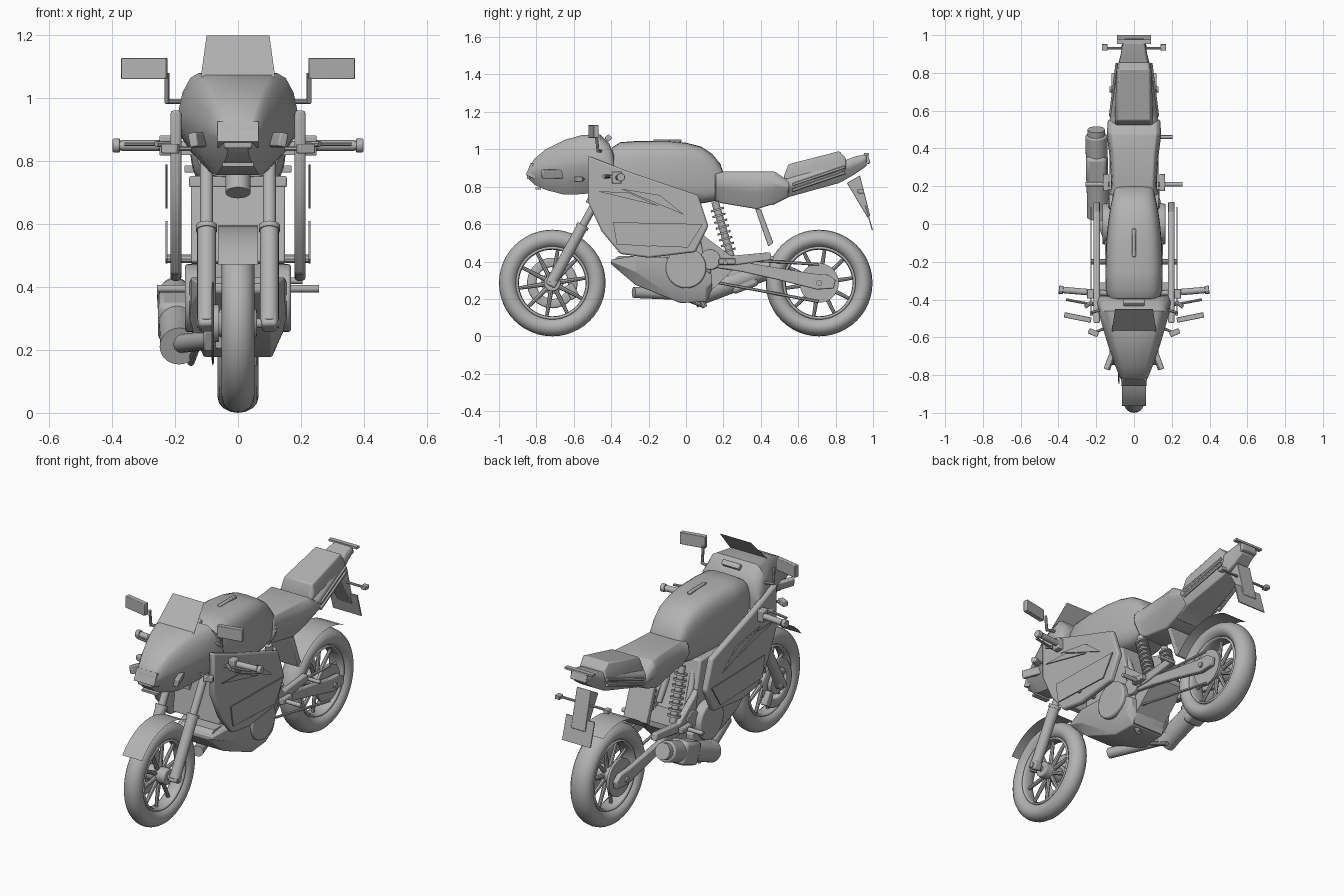
import bpy, bmesh, math
from mathutils import Vector, Matrix

grey = bpy.data.materials.new("body_grey")
grey.diffuse_color = (0.45, 0.45, 0.45, 1)


def finish(name, bm, bevel=0.0, smooth=True, segs=2):
    bmesh.ops.recalc_face_normals(bm, faces=bm.faces)
    me = bpy.data.meshes.new(name)
    bm.to_mesh(me)
    bm.free()
    ob = bpy.data.objects.new(name, me)
    bpy.context.collection.objects.link(ob)
    me.materials.append(grey)
    if bevel:
        m = ob.modifiers.new("bevel", "BEVEL")
        m.width, m.segments, m.limit_method = bevel, segs, "ANGLE"
    if smooth:
        bpy.ops.object.select_all(action="DESELECT")
        ob.select_set(True)
        bpy.context.view_layer.objects.active = ob
        bpy.ops.object.shade_smooth_by_angle(angle=math.radians(35))
    return ob


def box(name, c, size, rot=(0, 0, 0), bevel=0.0):
    bm = bmesh.new()
    bmesh.ops.create_cube(bm, size=1)
    r = Matrix.Rotation(rot[2], 4, "Z") @ Matrix.Rotation(rot[1], 4, "Y") @ Matrix.Rotation(rot[0], 4, "X")
    bm.transform(Matrix.Translation(c) @ r @ Matrix.Diagonal((*size, 1)))
    return finish(name, bm, bevel, smooth=bevel > 0)


def rod(name, a, b, r, r2=None, n=20, bevel=0.0):
    a, b = Vector(a), Vector(b)
    bm = bmesh.new()
    bmesh.ops.create_cone(bm, cap_ends=True, segments=n, radius1=r, radius2=r if r2 is None else r2, depth=(b - a).length)
    bm.transform(Matrix.Translation((a + b) / 2) @ Vector((0, 0, 1)).rotation_difference(b - a).to_matrix().to_4x4())
    return finish(name, bm, bevel)


def prism(name, pts, x0, x1, bevel=0.0):
    """Side outline in (y, z), extruded across x."""
    bm = bmesh.new()
    f = bm.faces.new([bm.verts.new((x0, y, z)) for y, z in pts])
    ext = bmesh.ops.extrude_face_region(bm, geom=[f])["geom"]
    bmesh.ops.translate(bm, verts=[v for v in ext if isinstance(v, bmesh.types.BMVert)], vec=(x1 - x0, 0, 0))
    return finish(name, bm, bevel)


def loft(name, shape, stations, bevel=0.0):
    """Unit half section, mirrored and scaled to (y, z low, z high, half width)."""
    full = shape + [(-u, v) for u, v in reversed(shape) if u > 0]
    bm = bmesh.new()
    rings = [[bm.verts.new((u * w, y, lo + v * (hi - lo))) for u, v in full] for y, lo, hi, w in stations]
    n = len(full)
    for p, q in zip(rings, rings[1:]):
        for i in range(n):
            bm.faces.new((p[i], p[(i + 1) % n], q[(i + 1) % n], q[i]))
    bm.faces.new(rings[0])
    bm.faces.new(rings[-1])
    return finish(name, bm, bevel)


def sheet(name, pairs):
    """Thin strip through rows of (half width, y, z)."""
    bm = bmesh.new()
    rows = [(bm.verts.new((-w, y, z)), bm.verts.new((w, y, z))) for w, y, z in pairs]
    for a, b in zip(rows, rows[1:]):
        bm.faces.new((a[0], a[1], b[1], b[0]))
    return finish(name, bm)


def torus(name, c, major, minor, half, nm=48, nn=16):
    bpy.ops.mesh.primitive_torus_add(major_radius=major, minor_radius=minor, major_segments=nm, minor_segments=nn)
    ob = bpy.context.object
    ob.name = name
    ob.data.transform(Matrix.Translation(c) @ Matrix.Rotation(math.pi / 2, 4, "Y") @ Matrix.Diagonal((1, 1, half / minor, 1)))
    ob.data.materials.append(grey)
    bpy.ops.object.shade_smooth()


# Wheels
def wheel(tag, y, half):
    z = 0.285
    torus(tag + "_tyre", (0, y, z), 0.236, 0.049, half)
    torus(tag + "_rim", (0, y, z), 0.188, 0.01, half * 0.75, 48, 8)
    rod(tag + "_hub", (-0.06, y, z), (0.06, y, z), 0.045, bevel=0.006)
    rod(tag + "_axle", (-0.13, y, z), (0.13, y, z), 0.015)
    for k in range(10):
        a = math.tau * k / 10 + 0.15
        d = Vector((0, math.cos(a), math.sin(a)))
        o = Vector((0, y, z))
        rod(tag + "_spoke", o + d * 0.035, o + d * 0.19, 0.013, 0.009, 8)


wheel("front", -0.715, 0.052)
wheel("rear", 0.712, 0.065)
torus("front_brake_disc", (-0.08, -0.715, 0.285), 0.11, 0.025, 0.004, 40, 8)
rod("front_disc_carrier", (-0.084, -0.715, 0.285), (-0.06, -0.715, 0.285), 0.06)
box("brake_caliper", (-0.09, -0.61, 0.24), (0.04, 0.05, 0.08), (0.5, 0, 0), 0.008)
rod("rear_sprocket", (0.065, 0.712, 0.285), (0.08, 0.712, 0.285), 0.105, n=32)
rod("rear_brake_disc", (-0.08, 0.712, 0.285), (-0.065, 0.712, 0.285), 0.105, n=32)

# Mudguards
arc = [math.radians(143 - 9 * i) for i in range(10)]
sheet("front_mudguard", [(0.063, -0.715 + 0.31 * math.cos(a), 0.285 + 0.31 * math.sin(a)) for a in arc])
sheet("rear_mudguard", [(0.075, 0.712 + 0.315 * math.cos(a), 0.285 + 0.315 * math.sin(a)) for a in arc])
prism("rear_inner_guard", [(0.37, 0.68), (0.4, 0.68), (0.467, 0.5), (0.44, 0.48)], -0.075, 0.075, 0.004)

# Nose fairing, screen and lamps
loft("nose_fairing", [(0, 0), (0.5, 0), (0.78, 0.2), (0.98, 0.48), (1, 0.6), (0.93, 0.8), (0.8, 0.95), (0.66, 1), (0, 1)],
     [(-0.84, 0.84, 0.905, 0.062), (-0.81, 0.81, 0.95, 0.075), (-0.75, 0.783, 1.0, 0.1), (-0.65, 0.757, 1.05, 0.135),
      (-0.56, 0.76, 1.075, 0.162), (-0.46, 0.77, 1.08, 0.19), (-0.41, 0.78, 1.03, 0.193), (-0.385, 0.79, 0.97, 0.185)])
sheet("windscreen", [(0.118, -0.57, 1.068), (0.1, -0.45, 1.2)])
box("dash_slot", (0, -0.415, 1.06), (0.11, 0.03, 0.03), (-0.8, 0, 0), 0.005)
box("nose_lamp_frame", (0, -0.82, 0.885), (0.13, 0.05, 0.07), (-0.4, 0, 0))
box("nose_lamp", (0, -0.835, 0.86), (0.09, 0.03, 0.038), bevel=0.006)
box("nose_slit", (0, -0.79, 0.79), (0.1, 0.03, 0.012))

# Fuel tank with rounded sections
n = 14
tank_half = []
for i in range(n + 1):
    a = -math.pi / 2 + math.pi * i / n
    c, s = math.cos(a), math.sin(a)
    u = max(c, 0) ** 0.5 if 0 < i < n else 0
    tank_half.append((u, 0.5 + 0.5 * math.copysign(abs(s) ** 0.6, s)))
loft("fuel_tank", tank_half,
     [(-0.405, 0.8, 0.96, 0.115), (-0.395, 0.75, 1.01, 0.135), (-0.35, 0.72, 1.038, 0.15), (-0.25, 0.71, 1.045, 0.152),
      (-0.1, 0.71, 1.045, 0.147), (0.0, 0.71, 1.035, 0.138), (0.08, 0.71, 1.015, 0.127), (0.14, 0.72, 0.975, 0.114),
      (0.185, 0.73, 0.92, 0.104), (0.21, 0.75, 0.84, 0.095)])
box("tank_strip", (0, -0.1, 1.045), (0.02, 0.15, 0.016), bevel=0.004)

# Seat, pillion pad and tail
block = [(0, 0), (0.65, 0), (0.95, 0.45), (1, 0.6), (0.95, 0.85), (0.82, 1), (0, 1)]
loft("seat", block, [(0.155, 0.72, 0.87, 0.135), (0.2, 0.71, 0.88, 0.118), (0.38, 0.68, 0.88, 0.132),
                     (0.475, 0.71, 0.88, 0.145), (0.55, 0.75, 0.83, 0.14)], 0.006)
loft("pillion_pad", [(0, 0), (1, 0), (1, 0.6), (0.86, 1), (0, 1)],
     [(0.525, 0.81, 0.86, 0.1), (0.548, 0.8, 0.92, 0.102), (0.82, 0.88, 0.99, 0.092), (0.855, 0.89, 0.95, 0.085)], 0.006)
loft("tail", block, [(0.46, 0.7, 0.83, 0.125), (0.55, 0.745, 0.845, 0.13), (0.82, 0.82, 0.93, 0.09), (0.9, 0.865, 0.96, 0.07),
                     (0.965, 0.91, 0.975, 0.06)], 0.004)
box("tail_lamp", (0, 0.965, 0.945), (0.1, 0.03, 0.05), (0.3, 0, 0), 0.005)
box("tail_spoiler", (0, 0.965, 0.973), (0.18, 0.025, 0.012))
prism("plate_bracket", [(0.86, 0.82), (0.93, 0.86), (0.985, 0.645), (0.97, 0.635)], -0.045, 0.045, 0.003)
prism("number_plate", [(0.955, 0.7), (0.962, 0.7), (1.0, 0.568), (0.993, 0.568)], -0.09, 0.09)

# Radiator, engine block, cylinders and belly pan
box("radiator", (0, -0.34, 0.6), (0.3, 0.05, 0.25), (-0.15, 0, 0), 0.005)
box("radiator_top", (0, -0.36, 0.735), (0.31, 0.07, 0.035), bevel=0.005)
prism("engine_block", [(-0.26, 0.3), (-0.28, 0.55), (-0.2, 0.71), (0.03, 0.71), (0.08, 0.5), (0.14, 0.4), (0.12, 0.25)], -0.115, 0.115, 0.01)
prism("belly_core", [(-0.4, 0.4), (-0.36, 0.43), (0.04, 0.43), (0.3, 0.43), (0.3, 0.4), (0.13, 0.24), (0.12, 0.19), (-0.03, 0.18), (-0.27, 0.275)], -0.1, 0.1)
loft("belly_pan", [(0, 0), (0.7, 0), (1, 0.45), (1, 1), (0, 1)],
     [(-0.4, 0.385, 0.41, 0.12), (-0.27, 0.275, 0.43, 0.15), (-0.03, 0.178, 0.42, 0.155), (0.11, 0.185, 0.35, 0.145), (0.14, 0.25, 0.33, 0.135)], 0.005)
for x in (-1, 1):
    rod("crankcase_cover", (x * 0.1, 0, 0.365), (x * 0.168, 0, 0.365), 0.108, n=36, bevel=0.008)
    rod("clutch_cover", (x * 0.1, 0.13, 0.41), (x * 0.135, 0.13, 0.41), 0.055, bevel=0.006)
rod("steering_head", (0, -0.5, 0.7), (0, -0.42, 0.86), 0.04)

# Exhaust on the left side
rod("exhaust_pipe", (-0.06, -0.28, 0.235), (-0.185, 0.07, 0.22), 0.03)
rod("muffler_cone", (-0.187, 0.04, 0.212), (-0.19, 0.1, 0.235), 0.062, 0.058, 28)
rod("muffler", (-0.19, 0.08, 0.227), (-0.2, 0.47, 0.375), 0.058, n=28, bevel=0.008)
rod("muffler_tip", (-0.2, 0.45, 0.368), (-0.2, 0.5, 0.388), 0.046, n=24)
box("muffler_band", (-0.2, 0.3, 0.31), (0.11, 0.15, 0.13), (0.36, 0, 0), 0.02)

# Side stand, chain and hanging lug
rod("side_stand", (-0.12, -0.1, 0.24), (-0.15, 0.1, 0.16), 0.012, n=10)
rod("drain_lug", (0.05, 0.08, 0.2), (0.05, 0.1, 0.155), 0.015, n=10)
for z0, z1 in ((0.425, 0.385), (0.31, 0.185)):
    rod("chain_run", (0.085, 0.05, z0), (0.085, 0.71, z1), 0.008, n=6)

# Paired parts, built once for each side
for s in (-1, 1):
    # Fork
    low, mid, top = Vector((s * 0.1, -0.72, 0.285)), Vector((s * 0.1, -0.55, 0.595)), Vector((s * 0.1, -0.42, 0.83))
    rod("fork_lower", low, mid, 0.03, bevel=0.004)
    rod("fork_collar", mid - Vector((0, 0.008, 0.015)), mid, 0.034)
    rod("fork_upper", mid, top, 0.021)
    box("fork_foot", (s * 0.1, -0.715, 0.29), (0.05, 0.055, 0.05), (-0.5, 0, 0), 0.01)
    # Side fairing with thin trim plates
    prism("side_fairing", [(-0.525, 0.965), (-0.29, 0.875), (0.065, 0.755), (0.12, 0.59), (0.05, 0.45), (-0.2, 0.42), (-0.35, 0.44), (-0.45, 0.56), (-0.525, 0.72)],
          s * 0.18, s * 0.215, 0.01)
    x0, x1 = s * 0.224, s * 0.23
    prism("lower_trim", [(-0.39, 0.61), (0.09, 0.6), (0.01, 0.475), (-0.37, 0.49)], x0, x1)
    prism("middle_trim", [(-0.475, 0.775), (-0.31, 0.77), (-0.14, 0.695)], x0, x1)
    prism("upper_trim", [(-0.35, 0.79), (-0.14, 0.755), (-0.01, 0.65)], x0, x1)
    rod("fairing_mount", (s * 0.1, -0.2, 0.49), (s * 0.225, -0.2, 0.49), 0.014, n=10)
    box("fairing_stay", (s * 0.165, -0.35, 0.83), (0.05, 0.08, 0.02))
    # Headlamp and front indicator
    box("headlamp", (s * 0.118, -0.7, 0.868), (0.028, 0.15, 0.045), (0, s * 0.2, s * 0.36), 0.005)
    box("front_indicator", (s * 0.215, -0.575, 0.84), (0.055, 0.03, 0.03), (0, 0, s * 0.4), 0.004)
    rod("indicator_stem", (s * 0.15, -0.55, 0.84), (s * 0.21, -0.575, 0.84), 0.008, n=8)
    # Handlebar, lever and mirror
    rod("handlebar", (s * 0.08, -0.37, 0.85), (s * 0.38, -0.35, 0.85), 0.014)
    rod("grip", (s * 0.25, -0.36, 0.85), (s * 0.37, -0.35, 0.85), 0.017)
    rod("bar_end", (s * 0.375, -0.35, 0.85), (s * 0.398, -0.348, 0.85), 0.022, bevel=0.003)
    rod("lever", (s * 0.22, -0.41, 0.855), (s * 0.26, -0.44, 0.855), 0.01, n=8)
    rod("lever_blade", (s * 0.2, -0.43, 0.855), (s * 0.36, -0.4, 0.855), 0.007, n=8)
    box("switch_box", (s * 0.225, -0.37, 0.85), (0.05, 0.05, 0.065), bevel=0.005)
    box("mirror", (s * 0.298, -0.495, 1.095), (0.145, 0.028, 0.068), (0, 0, s * 0.2), 0.003)
    rod("mirror_stalk", (s * 0.226, -0.47, 0.985), (s * 0.226, -0.48, 1.08), 0.008, n=8)
    rod("mirror_mount", (s * 0.16, -0.45, 0.99), (s * 0.23, -0.47, 0.99), 0.008, n=8)
    # Swingarm, frame plate and suspension
    prism("swingarm", [(0.14, 0.44), (0.26, 0.405), (0.68, 0.335), (0.76, 0.33), (0.8, 0.3), (0.79, 0.255), (0.7, 0.25), (0.5, 0.3), (0.3, 0.345), (0.14, 0.37)],
          s * 0.09, s * 0.12, 0.006)
    prism("frame_plate", [(0.07, 0.56), (0.12, 0.52), (0.24, 0.43), (0.45, 0.45), (0.46, 0.41), (0.26, 0.38), (0.1, 0.38)], s * 0.095, s * 0.13, 0.006)
    a, b = Vector((s * 0.085, 0.155, 0.72)), Vector((s * 0.085, 0.245, 0.41))
    rod("shock_body", a, b, 0.02)
    for k in range(8):
        p = a.lerp(b, 0.12 + 0.1 * k)
        rod("shock_coil", p, p + (b - a) * 0.035, 0.036, n=16)
    rod("subframe_tube", (s * 0.07, 0.02, 0.66), (s * 0.09, 0.12, 0.45), 0.018, n=12)
    # Foot pegs
    rod("rider_peg", (s * 0.12, 0.21, 0.395), (s * 0.257, 0.21, 0.395), 0.012, n=12)
    box("peg_plate", (s * 0.15, 0.22, 0.4), (0.03, 0.09, 0.03), bevel=0.004)
    # Tail trim and rear indicators
    for k in range(2):
        rod("tail_rib", (s * 0.125, 0.57, 0.81 - 0.03 * k), (s * 0.09, 0.85, 0.905 - 0.03 * k), 0.009, n=6)
    rod("rear_indicator_stem", (s * 0.03, 0.93, 0.775), (s * 0.15, 0.93, 0.775), 0.007, n=8)
    box("rear_indicator", (s * 0.155, 0.935, 0.775), (0.03, 0.035, 0.022), bevel=0.003)
rod("pillion_peg", (0.1, 0.46, 0.42), (0.205, 0.46, 0.42), 0.01, n=12)
